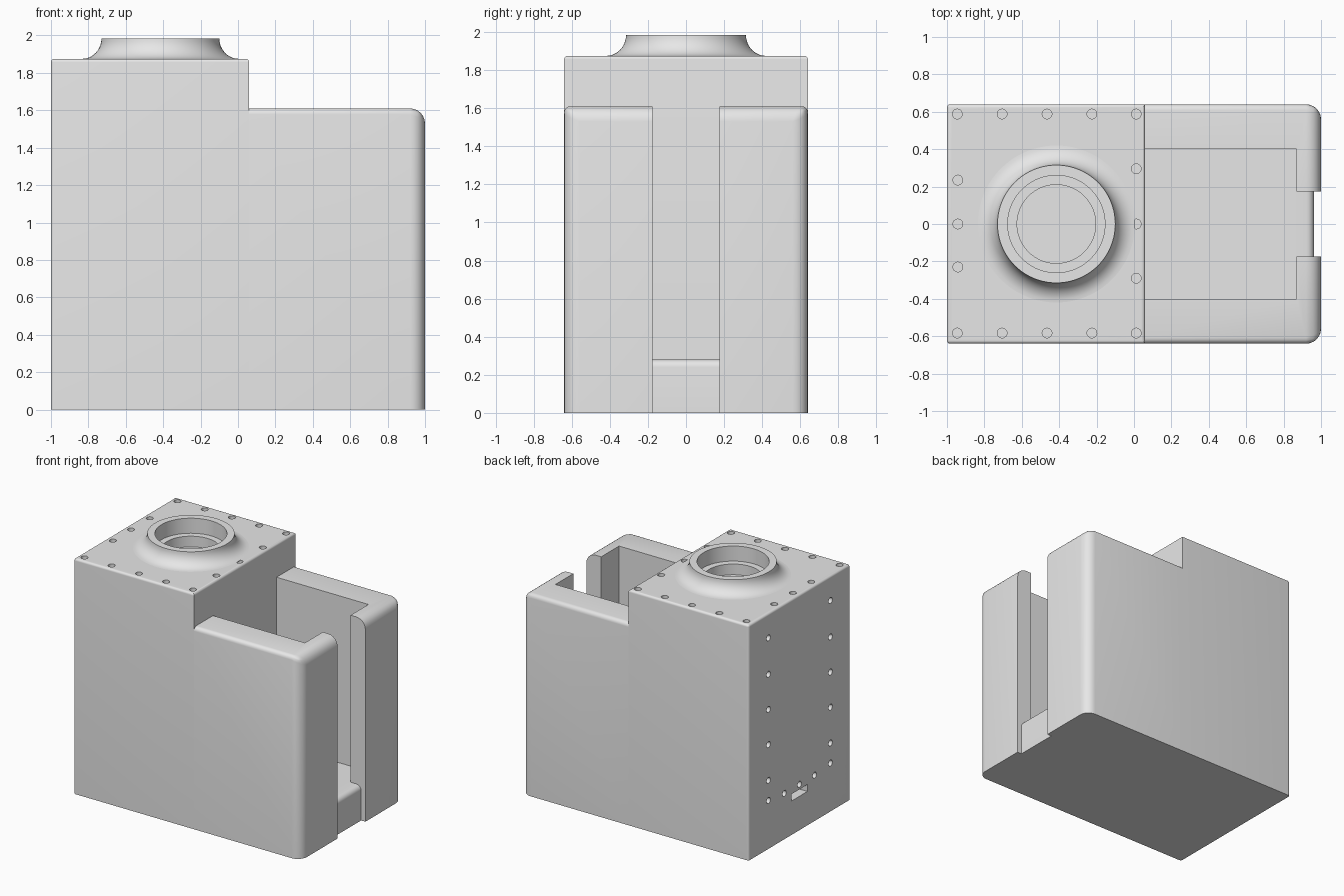
import bpy, bmesh, math
from mathutils import Matrix, Vector

if "Cube" in bpy.data.objects:
    bpy.data.objects.remove(bpy.data.objects["Cube"], do_unlink=True)

grey = bpy.data.materials.new("light grey")
grey.use_nodes = True
grey.diffuse_color = (0.8, 0.8, 0.8, 1)
grey.node_tree.nodes["Principled BSDF"].inputs["Base Color"].default_value = (0.8, 0.8, 0.8, 1)


def make_object(name, bm):
    bmesh.ops.recalc_face_normals(bm, faces=bm.faces)
    mesh = bpy.data.meshes.new(name)
    bm.to_mesh(mesh)
    bm.free()
    obj = bpy.data.objects.new(name, mesh)
    bpy.context.collection.objects.link(obj)
    mesh.materials.append(grey)
    return obj


def activate(obj):
    bpy.ops.object.select_all(action="DESELECT")
    obj.select_set(True)
    bpy.context.view_layer.objects.active = obj


def add_box(bm, lo, hi):
    lo, hi = Vector(lo), Vector(hi)
    place = Matrix.Translation((lo + hi) / 2) @ Matrix.Diagonal((*(hi - lo), 1))
    bmesh.ops.create_cube(bm, size=1, matrix=place)


def add_cylinder(bm, centre, radius, depth, along_x=False, sides=24):
    turn = Matrix.Rotation(math.pi / 2, 4, "Y") if along_x else Matrix()
    bmesh.ops.create_cone(bm, cap_ends=True, segments=sides, radius1=radius, radius2=radius,
                          depth=depth, matrix=Matrix.Translation(centre) @ turn)


def rounded_box(name, lo, hi, width, weight_rule):
    """Box whose edges are rounded by a rule on which side (-1, 0, 1) they lie."""
    bm = bmesh.new()
    add_box(bm, lo, hi)
    layer = bm.edges.layers.float.new("bevel_weight_edge")
    centre = (Vector(lo) + Vector(hi)) / 2
    for e in bm.edges:
        d = (e.verts[0].co + e.verts[1].co) / 2 - centre
        e[layer] = weight_rule(*[0 if abs(c) < 1e-4 else int(math.copysign(1, c)) for c in d])
    obj = make_object(name, bm)
    mod = obj.modifiers.new("round", "BEVEL")
    mod.limit_method = "WEIGHT"
    mod.width = width
    mod.segments = 6
    activate(obj)
    bpy.ops.object.modifier_apply(modifier=mod.name)
    return obj


def cut(obj, bm):
    cutter = make_object("cutter", bm)
    cutter.hide_render = True
    mod = obj.modifiers.new("cut", "BOOLEAN")
    mod.operation = "DIFFERENCE"
    mod.solver = "EXACT"
    mod.object = cutter
    activate(obj)
    bpy.ops.object.modifier_apply(modifier=mod.name)
    bpy.data.objects.remove(cutter, do_unlink=True)


def smooth(obj):
    activate(obj)
    bpy.ops.object.shade_smooth_by_angle(angle=math.radians(30))


W, SPLIT, TOP, BIN_TOP = 0.64, 0.06, 1.875, 1.61
NECK_X = -0.415

# Tall block
tank = rounded_box("tall_block", (-1, -W, 0), (SPLIT, W, TOP), 0.018,
                   lambda x, y, z: float(z == 1 or (x == -1 and z == 0)))

# Screw holes around the lid, screw holes and slot on the end, and the neck bore
bm = bmesh.new()
lid = [(x, y) for x in (-0.945, -0.705, -0.465, -0.225, 0.012) for y in (-0.583, 0.588)]
lid += [(-0.942, y) for y in (-0.23, 0, 0.235)] + [(0.012, y) for y in (-0.29, 0, 0.295)]
for x, y in lid:
    add_cylinder(bm, (x, y, TOP), 0.026, 0.1)
end = [(y, z) for y in (-0.39, 0.39) for z in (0.385, 0.545, 0.83, 1.11, 1.39, 1.68)]
end += [(y, 0.365) for y in (-0.19, 0, 0.19)]
for y, z in end:
    add_cylinder(bm, (-1, y, z), 0.024, 0.1, along_x=True)
add_box(bm, (-1.1, -0.1, 0.27), (-0.9, 0.1, 0.325))
add_cylinder(bm, (NECK_X, 0, TOP), 0.3, 0.28, sides=64)
cut(tank, bm)
smooth(tank)

# Flared neck with stepped bore
R, H = 0.105, 0.11
profile = [(0, 1.75), (0.29, 1.75), (0.29, 1.873), (0.315 + R, 1.873)]
for i in range(11):
    a = math.pi / 2 * i / 10
    profile.append((0.315 + R * (1 - math.sin(a)), TOP + H * (1 - math.cos(a))))
profile += [(0.26, 1.985), (0.26, 1.865), (0.21, 1.865), (0.21, 1.78), (0, 1.78)]
bm = bmesh.new()
verts = [bm.verts.new((r, 0, z)) for r, z in profile]
edges = [bm.edges.new(pair) for pair in zip(verts, verts[1:])]
bmesh.ops.spin(bm, geom=verts + edges, cent=(0, 0, 0), axis=(0, 0, 1),
               angle=math.tau, steps=80, use_duplicate=False)
bmesh.ops.remove_doubles(bm, verts=bm.verts, dist=1e-4)
neck = make_object("flared_neck", bm)
neck.location.x = NECK_X
smooth(neck)


# Open bin with a tall slot in its end wall
def bin_rule(x, y, z):
    if x == 1 and z >= 0:
        return 1.0
    return 0.4 if x == 0 and z == 1 else 0.0


bin_shell = rounded_box("open_bin", (SPLIT, -W, 0), (1, W, BIN_TOP), 0.08, bin_rule)
for lo, hi in (((-0.2, -0.4, 0.28), (0.87, 0.4, 3)), ((0.85, -0.175, -1), (1.2, 0.175, 3))):
    bm = bmesh.new()
    add_box(bm, lo, hi)
    cut(bin_shell, bm)
smooth(bin_shell)

# Rounded sill at the foot of the slot
sill = rounded_box("slot_sill", (0.85, -0.175, 0), (0.962, 0.175, 0.28), 0.04,
                   lambda x, y, z: float(x == 1 and z == 1))
smooth(sill)
